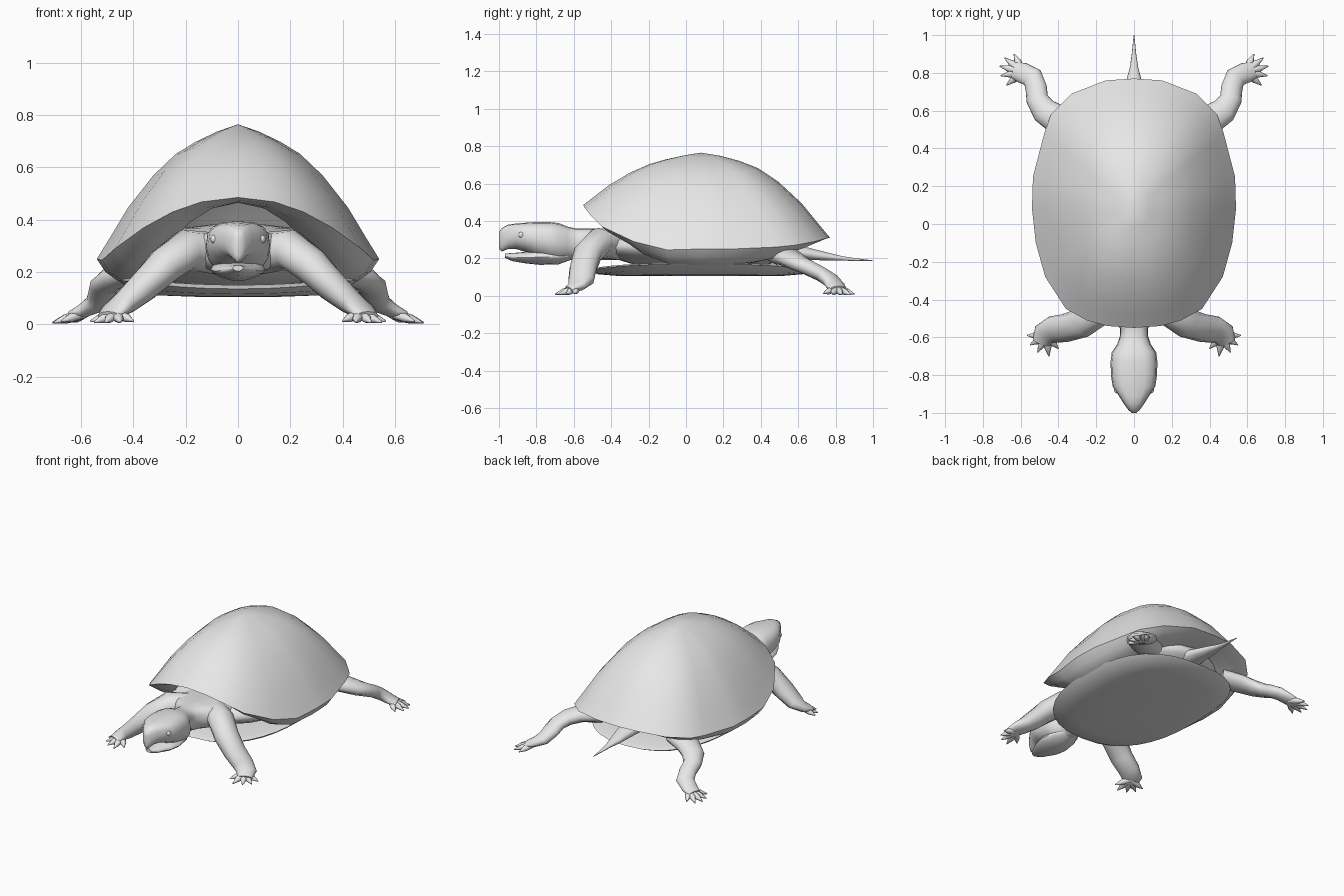
import bpy, bmesh, math
from mathutils import Vector

if "Cube" in bpy.data.objects:
    bpy.data.objects.remove(bpy.data.objects["Cube"])

skin = bpy.data.materials.new("plain_grey")
skin.diffuse_color = (0.8, 0.8, 0.8, 1)
skin.use_nodes = True
skin.node_tree.nodes["Principled BSDF"].inputs["Base Color"].default_value = skin.diffuse_color


def finish(obj, angle=35, mirror=False):
    obj.data.materials.append(skin)
    if mirror:
        obj.modifiers.new("Mirror", 'MIRROR')
    bpy.ops.object.select_all(action='DESELECT')
    bpy.context.view_layer.objects.active = obj
    obj.select_set(True)
    bpy.ops.object.shade_smooth_by_angle(angle=math.radians(angle))
    return obj


def skin_rings(bm, rings, cap_start=True, cap_end=True):
    """Join closed rings of equal length into a surface."""
    loops = [[bm.verts.new(p) for p in ring] for ring in rings]
    n = len(loops[0])
    for a, b in zip(loops, loops[1:]):
        for i in range(n):
            j = (i + 1) % n
            bm.faces.new((a[i], a[j], b[j], b[i]))
    if cap_start:
        bm.faces.new(loops[0][::-1])
    if cap_end:
        bm.faces.new(loops[-1])


def to_object(name, bm, **kw):
    bmesh.ops.remove_doubles(bm, verts=bm.verts, dist=0.0005)
    bmesh.ops.recalc_face_normals(bm, faces=bm.faces)
    mesh = bpy.data.meshes.new(name)
    bm.to_mesh(mesh)
    bm.free()
    obj = bpy.data.objects.new(name, mesh)
    bpy.context.collection.objects.link(obj)
    return finish(obj, **kw)


def spow(v, e):
    return math.copysign(abs(v) ** e, v)


def limb_rings(path, n=10):
    """Path items: x, y, z, half width, half height."""
    pts = [Vector(p[:3]) for p in path]
    rings = []
    for i, p in enumerate(path):
        t = (pts[min(i + 1, len(pts) - 1)] - pts[max(i - 1, 0)]).normalized()
        side = t.cross(Vector((0, 0, 1))).normalized()
        up = side.cross(t)
        rings.append([pts[i] + side * p[3] * math.cos(a) + up * p[4] * math.sin(a)
                      for a in (2 * math.pi * k / n for k in range(n))])
    return rings


def head_rings(sections, e_top, e_low, n=16):
    """Sections: y, half width, top z, bottom z; boxy above, wedge-shaped below."""
    rings = []
    for y, w, top, bot in sections:
        c, h = (top + bot) / 2, (top - bot) / 2
        ring = []
        for k in range(n):
            a = 2 * math.pi * k / n
            e = e_top if math.sin(a) > 0 else e_low
            ring.append(Vector((w * spow(math.cos(a), e), y, c + h * spow(math.sin(a), e))))
        rings.append(ring)
    return rings


# Carapace: half rim from front to back, mirrored, raised to an apex
half = [(0, -.55, .485), (.14, -.54, .468), (.25, -.51, .43), (.36, -.45, .37),
        (.47, -.28, .29), (.52, -.1, .245), (.54, .08, .25), (.535, .25, .25),
        (.475, .48, .26), (.44, .58, .27), (.33, .69, .29), (.15, .76, .31), (0, .77, .31)]
rim = [Vector(p) for p in half] + [Vector((-x, y, z)) for x, y, z in half[-2:0:-1]]
apex = Vector((0, .08, .765))


def rim_scaled(s):
    return [Vector((p.x * s, apex.y + (p.y - apex.y) * s, p.z)) for p in rim]


rings = []
for s, drop in ((.72, .10), (.85, .085), (.94, .05)):
    ring = rim_scaled(s)
    for p, q in zip(ring, rim):
        p.z -= drop * (0.2 + 0.8 * (abs(q.x) / .54) ** 2)
    rings.append(ring)
profile = ((1, 0), (.9, .17), (.78, .38), (.6, .62), (.44, .78), (.3, .87), (.15, .945))
for r, f in profile:
    ring = rim_scaled(r)
    for p, q in zip(ring, rim):
        p.z += f * (apex.z - p.z)
        # slightly fuller along the middle of the rear slope
        p.z += .018 * max(0, q.y) / .77 * (1 - abs(q.x) / .54) * math.sin(math.pi * r)
    rings.append(ring)
rings.append([apex.copy() for _ in rim])
bm = bmesh.new()
skin_rings(bm, rings, False, False)
to_object("carapace", bm, angle=30)

# Plastron: squarish shallow dish whose sides rise to meet the carapace
rings = []
for s, z in ((.35, .105), (.75, .106), (.93, .115), (1, .135), (.93, .15), (.4, .15)):
    ring = []
    for k in range(32):
        a = 2 * math.pi * k / 32
        c, d = spow(math.cos(a), .8), spow(math.sin(a), .8)
        lift = .035 * c * c * max(0, s - .7) / .3
        ring.append(Vector((.46 * s * c, .075 + .59 * s * d, z + lift)))
    rings.append(ring)
bm = bmesh.new()
skin_rings(bm, rings)
to_object("plastron", bm)

# Soft body between the two shells
bpy.ops.mesh.primitive_uv_sphere_add(segments=24, ring_count=12, location=(0, .08, .26))
body = bpy.context.object
body.name = "body"
body.scale = (.42, .53, .125)
finish(body)

# Head with neck, and the lower jaw under a slightly open mouth
bm = bmesh.new()
skin_rings(bm, head_rings([
    (-1.0, .012, .34, .25), (-.985, .03, .362, .236), (-.95, .055, .38, .25),
    (-.91, .08, .386, .25), (-.86, .113, .39, .235), (-.8, .122, .394, .205),
    (-.73, .124, .394, .185), (-.68, .118, .388, .175), (-.635, .088, .37, .188),
    (-.59, .074, .36, .195), (-.55, .075, .36, .195), (-.51, .12, .36, .195),
    (-.45, .18, .36, .19), (-.3, .2, .35, .19)], .7, 1.0))
to_object("head_and_neck", bm, angle=50)
bm = bmesh.new()
skin_rings(bm, head_rings([
    (-.968, .02, .226, .203), (-.93, .05, .228, .185), (-.85, .09, .235, .172),
    (-.78, .105, .25, .165), (-.68, .09, .25, .168), (-.62, .05, .24, .19)], 1.0, 1.25))
to_object("lower_jaw", bm, angle=50)

# Eyes, set into the sides of the head
bm = bmesh.new()
bmesh.ops.create_uvsphere(bm, u_segments=12, v_segments=8, radius=.017)
bmesh.ops.translate(bm, verts=bm.verts, vec=(.089, -.88, .325))
to_object("eyes", bm, mirror=True)


# Legs with clawed toes, mirrored left to right
def leg(name, path, palm, tips):
    bm = bmesh.new()
    skin_rings(bm, limb_rings(path, 12))
    palm = Vector(palm)
    for tip in tips:
        t = Vector(tip)
        toe = [(palm, .022, .02), (palm.lerp(t, .6), .019, .017),
               (palm.lerp(t, .75), .012, .012), (t, .003, .003)]
        skin_rings(bm, limb_rings([(*p, w, h) for p, w, h in toe], 8))
    to_object(name, bm, angle=60, mirror=True)


leg("front_legs",
    [(.08, -.36, .27, .08, .08), (.2, -.465, .285, .085, .078), (.28, -.525, .225, .08, .07),
     (.36, -.55, .145, .075, .06), (.43, -.56, .085, .072, .048),
     (.475, -.585, .052, .064, .03), (.495, -.63, .032, .045, .018)],
    (.465, -.59, .042),
    [(.565, -.59, .012), (.55, -.64, .008), (.51, -.68, .007), (.45, -.70, .007), (.40, -.66, .012)])
leg("hind_legs",
    [(.28, .50, .22, .08, .055), (.40, .55, .205, .08, .05), (.475, .60, .177, .07, .046),
     (.512, .66, .147, .059, .042), (.518, .72, .117, .057, .04), (.537, .775, .082, .057, .037),
     (.59, .80, .052, .055, .027), (.635, .815, .035, .045, .018)],
    (.59, .805, .042),
    [(.635, .90, .01), (.685, .88, .006), (.71, .835, .006), (.705, .785, .007), (.675, .735, .012)])

# Tail
bm = bmesh.new()
skin_rings(bm, limb_rings([(0, .5, .245, .09, .05), (0, .65, .225, .06, .034), (0, .77, .207, .038, .021),
                           (0, .83, .2, .022, .013), (0, .9, .194, .012, .008),
                           (0, 1.0, .187, .002, .002)], 10))
to_object("tail", bm, angle=60)
